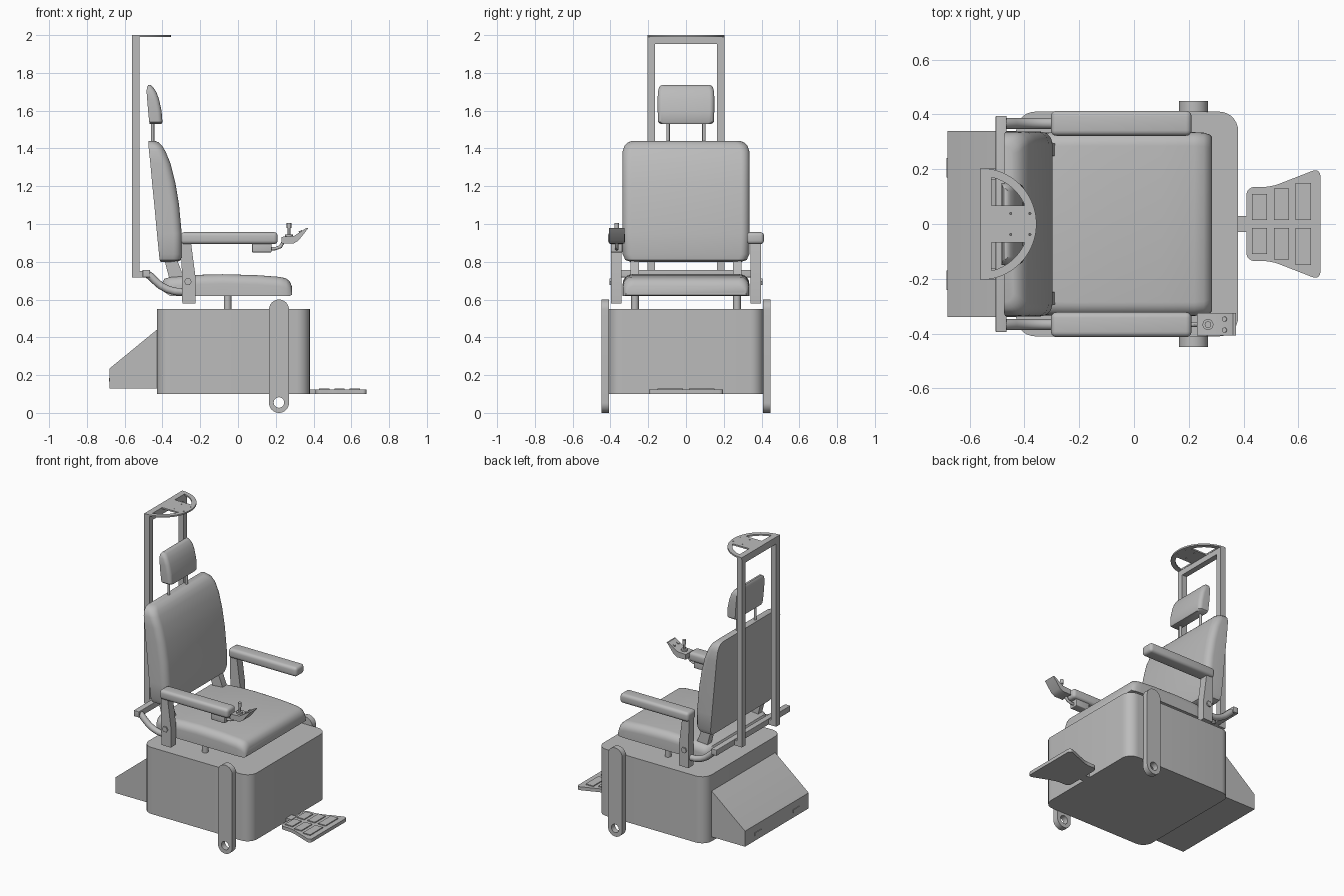
import bpy, bmesh
from math import pi, cos, sin, radians
from mathutils import Vector

cube = bpy.data.objects.get("Cube")
if cube:
    bpy.data.objects.remove(cube, do_unlink=True)

grey = bpy.data.materials.new("light_grey")
grey.use_nodes = True
COLOUR = (0.5, 0.5, 0.5, 1)
grey.diffuse_color = COLOUR
for node in grey.node_tree.nodes:
    if node.type == 'BSDF_PRINCIPLED':
        node.inputs["Base Color"].default_value = COLOUR


def finish(name, bm, angle=35):
    """Turn a bmesh into a shaded, coloured object."""
    bmesh.ops.remove_doubles(bm, verts=bm.verts, dist=0.0002)
    bmesh.ops.recalc_face_normals(bm, faces=bm.faces)
    me = bpy.data.meshes.new(name)
    bm.to_mesh(me)
    bm.free()
    me.materials.append(grey)
    for p in me.polygons:
        p.use_smooth = True
        p.material_index = 0
    me.set_sharp_from_angle(angle=radians(angle))
    ob = bpy.data.objects.new(name, me)
    bpy.context.collection.objects.link(ob)
    return ob


def box(name, x, y, z, bevel=0):
    bm = bmesh.new()
    bmesh.ops.create_cube(bm, size=1)
    for v in bm.verts:
        v.co = [(r[0] + r[1]) / 2 + c * (r[1] - r[0]) for c, r in zip(v.co, (x, y, z))]
    if bevel:
        bmesh.ops.bevel(bm, geom=bm.edges[:], offset=bevel, segments=4, profile=0.5, affect='EDGES')
    return finish(name, bm)


def arc(cx, cy, r, a0, a1, n=20):
    return [(cx + r * cos(radians(a0 + (a1 - a0) * i / n)),
             cy + r * sin(radians(a0 + (a1 - a0) * i / n))) for i in range(n + 1)]


def circle(cx, cy, r, n=16):
    return arc(cx, cy, r, 0, 360, n)[:-1]


def rounded(pts, r, n=7):
    """Fillet every corner of a polygon."""
    out = []
    for i, p in enumerate(pts):
        p, a, b = Vector(p), Vector(pts[i - 1]), Vector(pts[(i + 1) % len(pts)])
        s, e = p + (a - p).normalized() * r, p + (b - p).normalized() * r
        for k in range(n + 1):
            t = k / n
            # conic section that follows a circular fillet at right angles
            w = [(1 - t) ** 2, 1.414 * t * (1 - t), t * t]
            out.append(tuple((s * w[0] + p * w[1] + e * w[2]) / sum(w)))
    return out


def plate(name, loops, axis, a, b):
    """Extrude an outline (with optional holes) along y or z from a to b."""
    cu = bpy.data.curves.new(name, 'CURVE')
    cu.dimensions = '2D'
    cu.fill_mode = 'BOTH'
    cu.extrude = (b - a) / 2
    for loop in loops:
        sp = cu.splines.new('POLY')
        sp.points.add(len(loop) - 1)
        for p, c in zip(sp.points, loop):
            p.co = (c[0], c[1], 0, 1)
        sp.use_cyclic_u = True
    tmp = bpy.data.objects.new(name + "_tmp", cu)
    bpy.context.collection.objects.link(tmp)
    deps = bpy.context.evaluated_depsgraph_get()
    me = bpy.data.meshes.new_from_object(tmp.evaluated_get(deps))
    bpy.data.objects.remove(tmp, do_unlink=True)
    bpy.data.curves.remove(cu)
    bm = bmesh.new()
    bm.from_mesh(me)
    bpy.data.meshes.remove(me)
    mid = (a + b) / 2
    for v in bm.verts:
        u, w, h = v.co
        v.co = (u, w, h + mid) if axis == 'z' else (u, h + mid, w)
    return finish(name, bm)


def tube(name, pts, r, n=16):
    """Sweep a circle along a path lying in a plane of constant y."""
    pts = [Vector(p) for p in pts]
    bm = bmesh.new()
    rings = []
    for i, p in enumerate(pts):
        d = (pts[min(i + 1, len(pts) - 1)] - pts[max(i - 1, 0)]).normalized()
        u = Vector((0, 1, 0)) if abs(d.y) < 0.9 else Vector((1, 0, 0))
        v = d.cross(u).normalized()
        rings.append([bm.verts.new(p + r * (u * cos(2 * pi * k / n) + v * sin(2 * pi * k / n)))
                      for k in range(n)])
    skin(bm, rings)
    return finish(name, bm)


def skin(bm, rings):
    for lo, hi in zip(rings, rings[1:]):
        for k in range(len(lo)):
            j = (k + 1) % len(lo)
            bm.faces.new((lo[k], lo[j], hi[j], hi[k]))
    bm.faces.new(rings[0])
    bm.faces.new(rings[-1])


def cushion(name, rows, r, along):
    """Loft rows of (position, half width, flat side, padded side) along x or z."""
    bm = bmesh.new()
    rings = []
    for pos, w, flat, pad in rows:
        q = min(r, 0.9 * (pad - flat))
        sec = [(flat, -w)] + [(x, y) for y, x in arc(-w + q, pad - q, q, 180, 90, 6)]
        sec += [(x, y) for y, x in arc(w - q, pad - q, q, 90, 0, 6)] + [(flat, w)]
        rings.append([bm.verts.new((d, y, pos) if along == 'z' else (pos, y, d)) for d, y in sec])
    skin(bm, rings)
    return finish(name, bm, 40)


# Base housing and rear wedge
plate("base_housing", [rounded([(-.43, -.41), (.38, -.41), (.38, .41), (-.43, .41)], .07)], 'z', .1, .55)
plate("rear_wedge", [[(-.68, .13), (-.42, .13), (-.42, .445), (-.43, .44), (-.68, .235)]], 'y', -.34, .34)

# Footrest with raised treads
box("footrest_neck", (.37, .42), (-.03, .03), (.1, .125))
plate("footrest", [rounded([(.41, -.135), (.5, -.135), (.68, -.205), (.68, .205), (.5, .135), (.41, .135)], .03)],
      'z', .1, .123)
for i, x in enumerate((.43, .51, .59)):
    for s in (-1, 1):
        y = sorted((s * .015, s * (.11 + .02 * i)))
        box("footrest_tread", (x, x + .055), y, (.12, .129))

# Seat, backrest and headrest padding
cushion("seat", [(-.4, .28, .66, .69), (-.39, .315, .64, .71), (-.36, .333, .62, .719), (-.2, .335, .62, .731),
                 (-.08, .335, .62, .734), (.1, .335, .62, .729), (.22, .335, .62, .72), (.255, .333, .62, .712),
                 (.275, .327, .62, .695), (.285, .318, .625, .67)], .05, 'x')
cushion("backrest", [(.8, .295, -.41, -.32), (.81, .322, -.415, -.302), (.84, .335, -.418, -.297),
                     (.95, .337, -.429, -.298), (1.1, .337, -.443, -.312), (1.22, .337, -.455, -.332),
                     (1.32, .337, -.464, -.357), (1.385, .335, -.471, -.384), (1.415, .325, -.474, -.402),
                     (1.432, .308, -.475, -.42), (1.44, .285, -.475, -.44)], .045, 'z')
cushion("headrest", [(1.53, .135, -.468, -.405), (1.54, .147, -.47, -.4), (1.6, .15, -.476, -.405),
                     (1.66, .15, -.481, -.418), (1.7, .149, -.484, -.433), (1.725, .142, -.482, -.45),
                     (1.735, .13, -.475, -.462)], .025, 'z')

# Rear cross bar and overhead mast
box("rear_cross_bar", (-.505, -.465), (-.395, .395), (.717, .757), .004)
box("mast_top_bar", (-.56, -.522), (-.203, .203), (1.953, 1.992))

# Overhead half-ring plate with two windows and bolt holes
window = [(-.52, .068)] + arc(-.56, 0, .175, 23, 76.8)
bolts = [circle(x, y, .004, 8) for x in (-.45, -.38) for y in (-.038, .038)]
plate("overhead_ring", [arc(-.56, 0, .204, -90, 90, 40), window, [(x, -y) for x, y in window]] + bolts,
      'z', 1.99, 2)

strut_outline = arc(.217, .547, .053, 0, 180) + arc(.217, .053, .053, 180, 360)
upright_profile = [(-.295, .58), (-.225, .58), (-.225, .72), (-.25, .91), (-.3, .91)]
bracket_profile = [(-.395, .83), (-.355, .83), (-.33, .83), (-.28, .7), (-.28, .64), (-.345, .64)]

# Parts repeated on both sides
for s, side in ((-1, "right"), (1, "left")):
    def span(a, b):
        return sorted((s * a, s * b))
    plate(side + "_strut", [strut_outline, circle(.217, .055, .028, 24)], 'y', *span(.408, .448))
    tube(side + "_seat_post", [(-.055, s * .27, .54), (-.055, s * .27, .64)], .02)
    plate(side + "_back_bracket", [bracket_profile], 'y', *span(.248, .293))
    tube(side + "_headrest_rod", [(-.452, s * .095, 1.42), (-.452, s * .095, 1.55)], .009)
    box(side + "_mast_post", (-.56, -.522), span(.163, .203), (.717, 1.96))
    box(side + "_mast_link", (-.53, -.495), span(.163, .203), (.717, .752))
    plate(side + "_arm_upright", [upright_profile], 'y', *span(.342, .397))
    tube(side + "_arm_bolt", [(-.265, s * .39, .695), (-.265, s * .405, .695)], .02, 6)
    box(side + "_armrest_pad", (-.303, .21), span(.322, .413), (.893, .957), .02)
    path = [(-.485, .737), (-.465, .725), (-.44, .7), (-.41, .674), (-.375, .655), (-.335, .643), (-.27, .64)]
    tube(side + "_arm_tube", [(x, s * .367, z) for x, z in path], .02)
    # Slots in the wedge's rear face
    box(side + "_rear_slot_plate", (-.684, -.675), span(.17, .24), (.165, .185))

# Control stick under the right armrest
box("control_mount", (.075, .178), (-.397, -.337), (.85, .9), .005)
tube("control_arm", [(.16, -.367, .868), (.2, -.367, .87), (.225, -.367, .88), (.242, -.367, .91)], .009)
control = [(.23, .897), (.295, .897), (.32, .912), (.372, .978), (.362, .979), (.295, .936), (.23, .932)]
plate("control_panel", [control], 'y', -.407, -.325)
for name, z0, z1, r in (("stick_base", .93, .945, .02), ("stick_shaft", .94, .985, .007), ("stick_knob", .978, 1.006, .012)):
    tube(name, [(.27, -.367, z0), (.27, -.367, z1)], r)
for y in (-.387, -.347):
    tube("control_button", [(.333, y, .955), (.329, y, .964)], .009)
